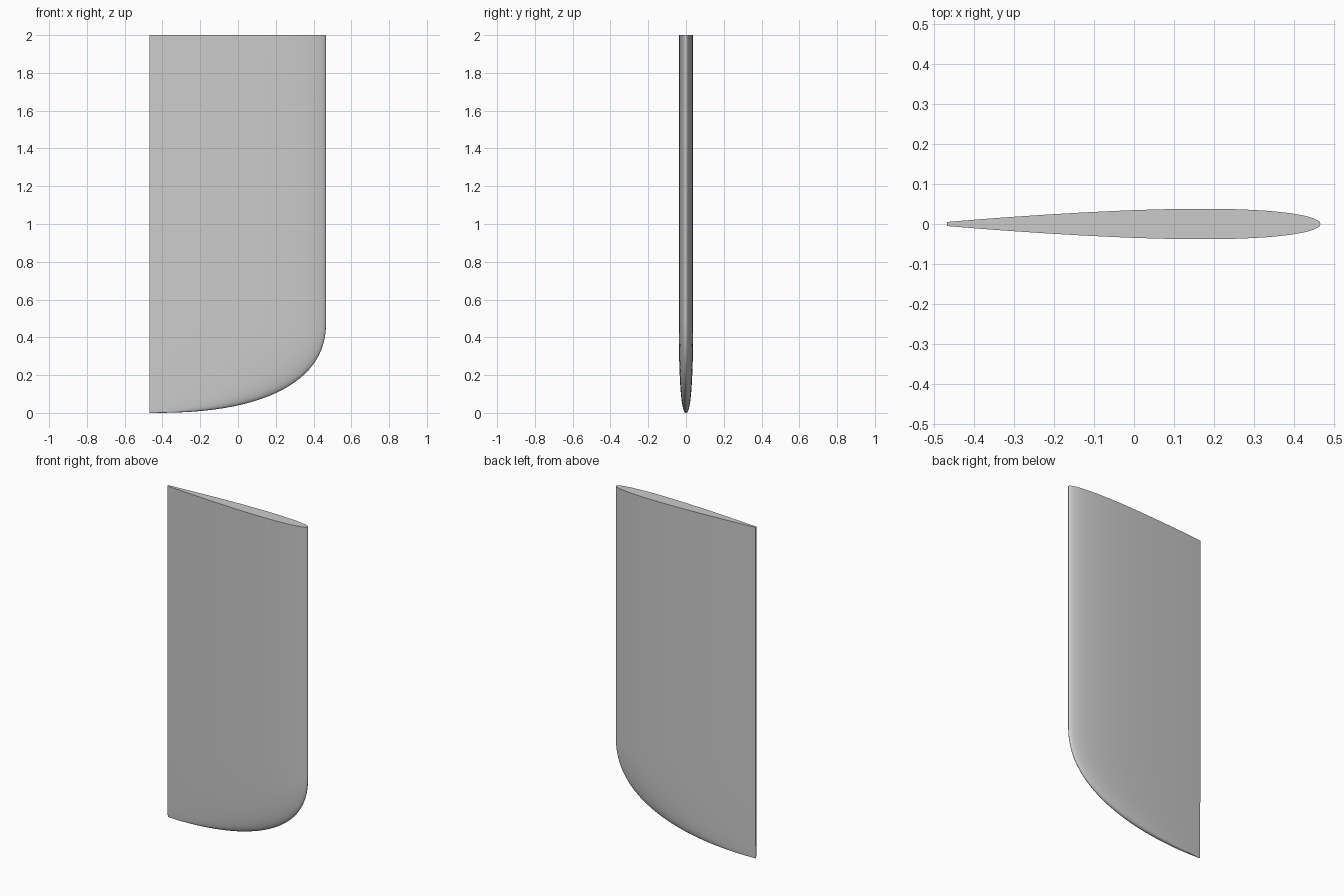
import bpy
import bmesh
import math

cube = bpy.data.objects.get("Cube")
if cube:
    bpy.data.objects.remove(cube, do_unlink=True)

LEFT, RIGHT = -0.468, 0.467      # trailing and leading edge
CHORD = RIGHT - LEFT
HEIGHT, TIP = 2.0, 0.5           # full height, height of the curved tip
CUT = 0.95                       # section is cut off blunt at the trailing edge
THICKNESS = 0.0775
POWER = 2.45                     # fullness of the tip curve
SIDE_STEPS, TIP_STEPS = 40, 48


def half_thickness(u):
    """Symmetric wing section, u runs from 0 at the nose to 1."""
    return 5 * THICKNESS * (0.2969 * math.sqrt(u) - 0.126 * u - 0.3516 * u**2
                            + 0.2843 * u**3 - 0.1015 * u**4)


# Section outline: distance from the trailing edge and half thickness
side = []
for i in range(SIDE_STEPS + 1):
    u = CUT * (1 - math.cos(math.pi * i / SIDE_STEPS)) / 2
    side.append((CHORD * (1 - u / CUT), half_thickness(u) * CHORD / CUT))
outline = [(x, y) for x, y in reversed(side)] + [(x, -y) for x, y in side[1:]]

# Rows of (chord scale, height) along the rounded tip, then the straight blade
rows = []
for i in range(1, TIP_STEPS + 1):
    a = math.pi / 2 * i / TIP_STEPS
    rows.append((math.sin(a) ** (2 / POWER),
                 TIP * (1 - max(math.cos(a), 0) ** (2 / POWER))))
rows.append((1, HEIGHT))

# Fin blade lofted through the scaled sections
bm = bmesh.new()
loops = [[bm.verts.new((LEFT + x * s, y * s, z)) for x, y in outline] for s, z in rows]
point = bm.verts.new((LEFT, 0, 0))
count = len(outline)
for k in range(count):
    n = (k + 1) % count
    bm.faces.new((point, loops[0][k], loops[0][n]))
    for low, high in zip(loops, loops[1:]):
        bm.faces.new((low[k], low[n], high[n], high[k]))
bm.faces.new(loops[-1])
bmesh.ops.recalc_face_normals(bm, faces=bm.faces)
mesh = bpy.data.meshes.new("fin_blade")
bm.to_mesh(mesh)
bm.free()

# Plain grey finish
grey = bpy.data.materials.new("light grey")
grey.use_nodes = True
colour = (0.6, 0.6, 0.6, 1)
grey.diffuse_color = colour
grey.node_tree.nodes["Principled BSDF"].inputs["Base Color"].default_value = colour
mesh.materials.append(grey)

fin = bpy.data.objects.new("fin_blade", mesh)
bpy.context.collection.objects.link(fin)
bpy.ops.object.select_all(action="DESELECT")
fin.select_set(True)
bpy.context.view_layer.objects.active = fin
bpy.ops.object.shade_smooth_by_angle(angle=math.radians(50))
